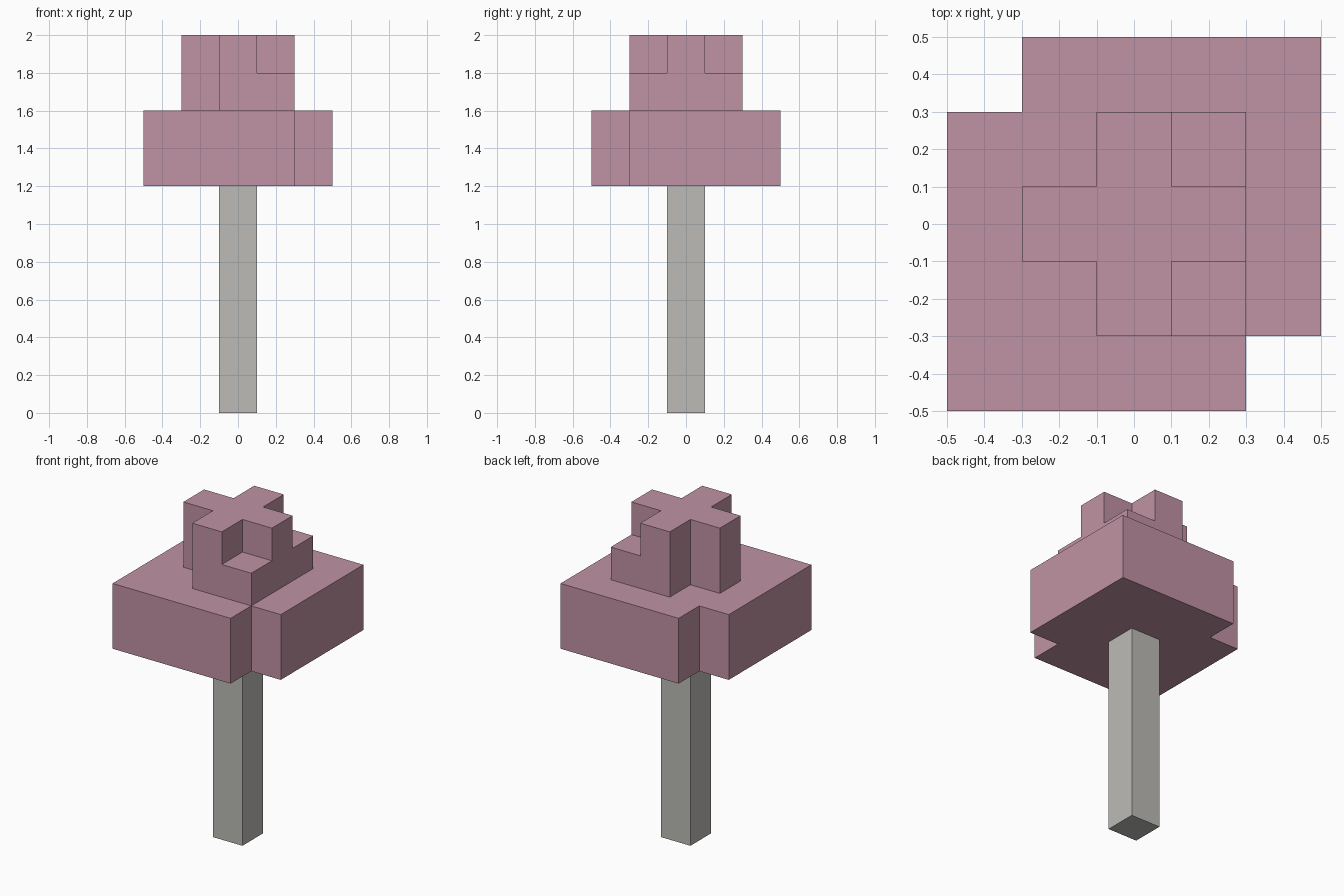
import bpy
import bmesh

cube = bpy.data.objects.get("Cube")
if cube:
    bpy.data.objects.remove(cube, do_unlink=True)


def make_material(name, rgb):
    mat = bpy.data.materials.new(name)
    mat.use_nodes = True
    color = (*rgb, 1.0)
    mat.diffuse_color = color
    mat.node_tree.nodes["Principled BSDF"].inputs["Base Color"].default_value = color
    return mat


def prism(name, outline, bottom, top, mat):
    """Extrude a counter-clockwise floor outline between two heights."""
    bm = bmesh.new()
    base = bm.faces.new([bm.verts.new((x, y, bottom)) for x, y in outline])
    raised = bmesh.ops.extrude_face_region(bm, geom=[base], use_keep_orig=True)
    moved = [g for g in raised["geom"] if isinstance(g, bmesh.types.BMVert)]
    bmesh.ops.translate(bm, verts=moved, vec=(0, 0, top - bottom))
    bmesh.ops.recalc_face_normals(bm, faces=bm.faces)
    mesh = bpy.data.meshes.new(name)
    bm.to_mesh(mesh)
    bm.free()
    mesh.materials.append(mat)
    obj = bpy.data.objects.new(name, mesh)
    bpy.context.collection.objects.link(obj)
    return obj


def rectangle(x0, y0, x1, y1):
    return [(x0, y0), (x1, y0), (x1, y1), (x0, y1)]


pink = make_material("blossom pink", (0.527, 0.288, 0.367))
grey = make_material("pale bark grey", (0.503, 0.497, 0.468))

# Trunk
S, M, L = 0.1, 0.3, 0.5
prism("trunk", rectangle(-S, -S, S, S), 0, 1.2, grey)

# Wide lower canopy with two opposite corners notched out
half = [(-L, -L), (M, -L), (M, -M), (L, -M)]
prism("lower_canopy", half + [(-x, -y) for x, y in half], 1.2, 1.6, pink)

# Cross-shaped crown: one arm turned four times
cross = []
arm = [(S, -S), (M, -S), (M, S)]
for turn in range(4):
    cross += arm
    arm = [(-y, x) for x, y in arm]
prism("crown", cross, 1.6, 2.0, pink)

# Low blocks filling the two left corners of the crown
prism("front_crown_step", rectangle(S, -M, M, -S), 1.6, 1.8, pink)
prism("back_crown_step", rectangle(S, S, M, M), 1.6, 1.8, pink)
